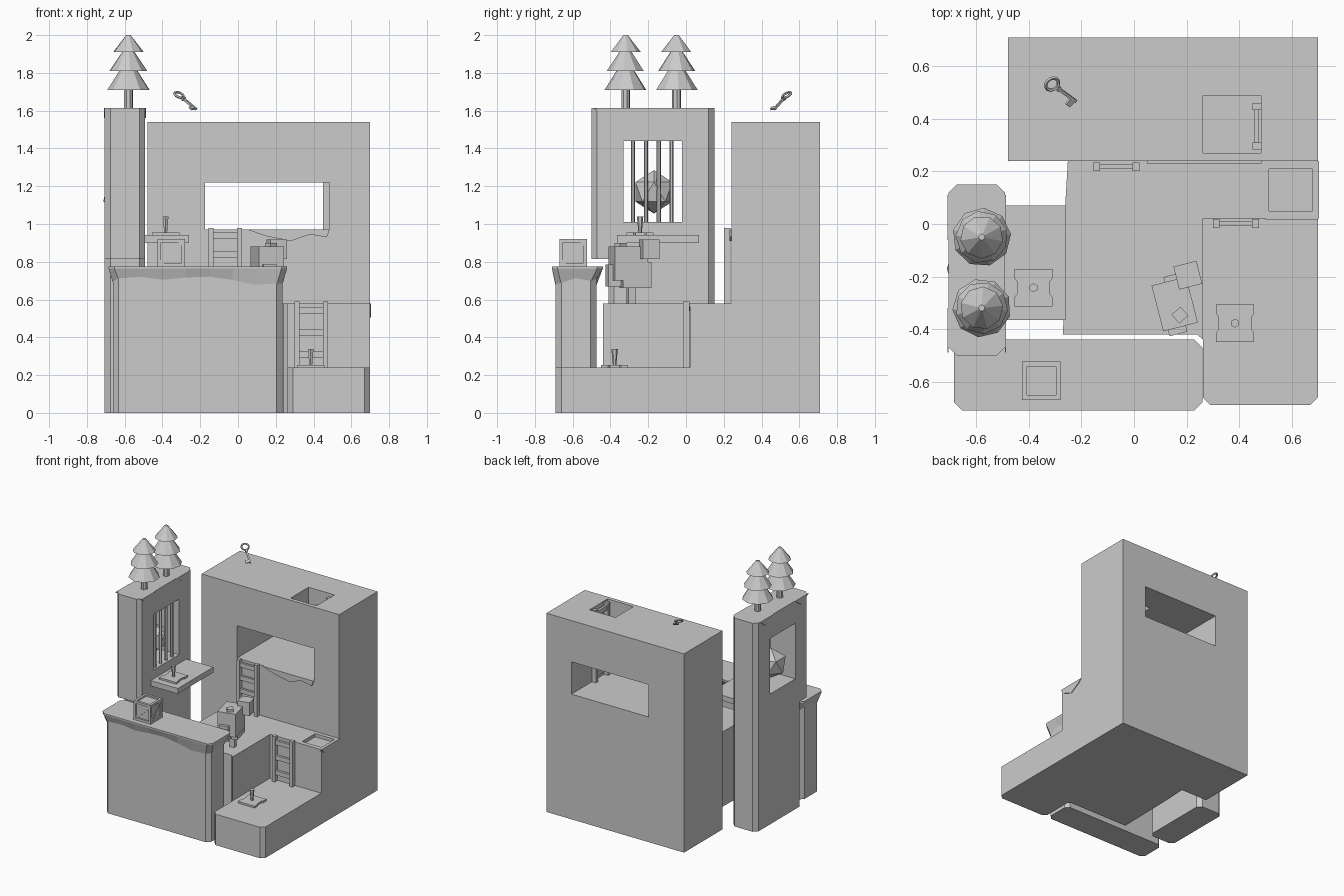
import bpy, bmesh, math, random
from mathutils import Vector, Matrix, Euler

if "Cube" in bpy.data.objects:
    bpy.data.objects.remove(bpy.data.objects["Cube"])

random.seed(4)
GREY = bpy.data.materials.new("plain_grey")
GREY.diffuse_color = (0.6, 0.6, 0.6, 1)
GREY.use_nodes = True
GREY.node_tree.nodes["Principled BSDF"].inputs["Base Color"].default_value = GREY.diffuse_color


def finish(name, bm):
    bmesh.ops.recalc_face_normals(bm, faces=bm.faces)
    me = bpy.data.meshes.new(name)
    bm.to_mesh(me)
    bm.free()
    me.materials.append(GREY)
    ob = bpy.data.objects.new(name, me)
    bpy.context.collection.objects.link(ob)
    return ob


def add_box(bm, x0, x1, y0, y1, z0, z1, rot=None):
    c = Vector(((x0 + x1) / 2, (y0 + y1) / 2, (z0 + z1) / 2))
    m = Matrix.Translation(c)
    if rot:
        m = m @ Euler(rot).to_matrix().to_4x4()
    m = m @ Matrix.Diagonal((x1 - x0, y1 - y0, z1 - z0, 1))
    bmesh.ops.create_cube(bm, size=1, matrix=m)


def box(name, *a, rot=None):
    bm = bmesh.new()
    add_box(bm, *a, rot=rot)
    return finish(name, bm)


def prism(name, base, step):
    """Polygon of 3D points pushed along a vector."""
    bm = bmesh.new()
    f = bm.faces.new([bm.verts.new(p) for p in base])
    r = bmesh.ops.extrude_face_region(bm, geom=[f])
    vs = [v for v in r["geom"] if isinstance(v, bmesh.types.BMVert)]
    bmesh.ops.translate(bm, verts=vs, vec=step)
    return finish(name, bm)


def block(name, pts, z0, z1):
    return prism(name, [(x, y, z0) for x, y in pts], (0, 0, z1 - z0))


def rect(x0, x1, y0, y1, c):
    return [(x0 + c, y0), (x1 - c, y0), (x1, y0 + c), (x1, y1 - c),
            (x1 - c, y1), (x0 + c, y1), (x0, y1 - c), (x0, y0 + c)]


def turf(name, outer, inner, top, lip, drop):
    """Overhanging turf with a ragged lower edge."""
    bm = bmesh.new()
    rows = [[], [], []]
    for i in range(len(outer)):
        a, b = Vector(outer[i]), Vector(outer[(i + 1) % len(outer)])
        c, d = Vector(inner[i]), Vector(inner[(i + 1) % len(inner)])
        n = max(1, round((b - a).length / 0.13))
        for k in range(n):
            o, q = a.lerp(b, k / n), c.lerp(d, k / n)
            rows[0].append(bm.verts.new((*o, top)))
            rows[1].append(bm.verts.new((*o, top - lip)))
            rows[2].append(bm.verts.new((*q, top - lip - drop * random.uniform(0.45, 1))))
    bm.faces.new(rows[0])
    n = len(rows[0])
    for u, v in zip(rows, rows[1:]):
        for i in range(n):
            j = (i + 1) % n
            bm.faces.new((u[i], u[j], v[j], v[i]))
    return finish(name, bm)


def cut(ob, *bounds):
    c = box("cutter", *bounds)
    m = ob.modifiers.new("cut", "BOOLEAN")
    m.operation, m.solver, m.object = "DIFFERENCE", "EXACT", c
    bpy.context.view_layer.objects.active = ob
    bpy.ops.object.modifier_apply(modifier=m.name)
    bpy.data.objects.remove(c)


def ladder(name, loc, height, turn=0):
    bm = bmesh.new()
    for s in (-1, 1):
        add_box(bm, s * 0.075 - 0.013, s * 0.075 + 0.013, -0.017, 0.017, 0, height)
    n = round(height / 0.1)
    for i in range(n):
        z = (i + 0.6) * height / n
        add_box(bm, -0.07, 0.07, -0.009, 0.009, z - 0.017, z + 0.017)
    ob = finish(name, bm)
    ob.location, ob.rotation_euler.z = loc, turn


def lever(name, x, y, z):
    # notched base plate and six-sided handle
    s, t = 0.072, 0.063
    pts = [(-s, -s), (s, -s), (s, -0.035), (t, -0.025), (t, 0.025), (s, 0.035),
           (s, s), (-s, s), (-s, 0.035), (-t, 0.025), (-t, -0.025), (-s, -0.035)]
    block(name + "_plate", [(x + a, y + b) for a, b in pts], z, z + 0.014)
    bm = bmesh.new()
    bmesh.ops.create_cone(bm, cap_ends=True, segments=6, radius1=0.009, radius2=0.017,
                          depth=0.085, matrix=Matrix.Translation((x, y, z + 0.055)))
    finish(name + "_handle", bm)


# Back block with a through passage and a roof hatch
back = box("back_block", -0.48, 0.70, 0.24, 0.71, 0, 1.54)
cut(back, -0.175, 0.485, 0.1, 0.9, 0.97, 1.22)
cut(back, 0.262, 0.484, 0.27, 0.49, 1.1, 1.7)

# Middle terrace with a shallow trapdoor recess
mid = block("middle_terrace", [(-0.27, -0.42), (0.24, -0.42), (0.262, -0.44), (0.262, 0.02),
                               (0.70, 0.02), (0.70, 0.24), (-0.252, 0.24), (-0.262, 0.07)], 0, 0.58)
cut(mid, 0.515, 0.68, 0.05, 0.21, 0.555, 0.7)

# Low terrace with cut front corners
block("low_terrace", [(0.29, -0.69), (0.67, -0.69), (0.70, -0.66), (0.70, 0.02),
                      (0.262, 0.02), (0.262, -0.66)], 0, 0.24)

# Front cliff and its turf
block("front_cliff", rect(-0.662, 0.235, -0.69, -0.475, 0.03), 0, 0.77)
turf("front_turf", rect(-0.685, 0.26, -0.71, -0.44, 0.03),
     rect(-0.664, 0.237, -0.692, -0.473, 0.03), 0.775, 0.01, 0.09)

# Left tower: narrow foot, wider top, barred window
block("tower_foot", rect(-0.706, -0.492, -0.41, 0.15, 0.03), 0, 0.815)
tower = block("tower", rect(-0.706, -0.492, -0.50, 0.15, 0.03), 0.815, 1.615)
cut(tower, -0.9, -0.3, -0.33, -0.02, 1.01, 1.44)
for side, x in (("inner", -0.492), ("outer", -0.706)):
    for k, y in enumerate((-0.40, 0.03)):
        prism(f"tower_turf_{side}_{k}", [(x, y - 0.09, 1.615), (x, y + 0.08, 1.615), (x, y, 1.56)],
              (0.005 if x > -0.6 else -0.004, 0, 0))
for k in range(4):
    bm = bmesh.new()
    bmesh.ops.create_cone(bm, cap_ends=True, segments=6, radius1=0.011, radius2=0.011, depth=0.43,
                          matrix=Matrix.Translation((-0.515, -0.28 + 0.068 * k, 1.225)))
    finish(f"window_bar_{k}", bm)
bm = bmesh.new()
bmesh.ops.create_icosphere(bm, subdivisions=1, radius=0.115,
                           matrix=Matrix.Translation((-0.61, -0.17, 1.17)))
finish("gem", bm)

# Hanging turf edges on the terraces
prism("passage_turf", [(0.05, 0.24, 0.97), (0.485, 0.24, 0.97), (0.47, 0.24, 0.93), (0.38, 0.24, 0.945),
                       (0.28, 0.24, 0.91), (0.15, 0.24, 0.935)], (0, -0.009, 0))
prism("terrace_side_turf", [(0.70, 0.02, 0.58), (0.70, 0.24, 0.58), (0.70, 0.21, 0.55),
                            (0.70, 0.13, 0.505), (0.70, 0.05, 0.54)], (0.005, 0, 0))
prism("terrace_front_turf", [(0.50, 0.02, 0.58), (0.70, 0.02, 0.58), (0.69, 0.02, 0.56),
                             (0.62, 0.02, 0.54), (0.55, 0.02, 0.56)], (0, -0.005, 0))

# Ladders
ladder("middle_ladder", (-0.067, 0.218, 0.58), 0.40)
ladder("low_ladder", (0.388, 0.002, 0.24), 0.35)
ladder("hatch_ladder", (0.468, 0.372, 0.97), 0.56, math.pi / 2)

# Shelf on the tower, and levers
box("shelf", -0.492, -0.26, -0.365, 0.07, 0.90, 0.942)
lever("shelf_lever", -0.383, -0.243, 0.942)
lever("low_lever", 0.385, -0.378, 0.24)

# Crate: recessed core, edge frame and diagonal braces
cx, cy, cz, h, w = -0.353, -0.597, 0.848, 0.073, 0.009
bm = bmesh.new()
add_box(bm, cx - 0.062, cx + 0.062, cy - 0.062, cy + 0.062, cz - 0.062, cz + 0.062)
e = h - w
for a in (-e, e):
    for b in (-e, e):
        add_box(bm, cx + a - w, cx + a + w, cy + b - w, cy + b + w, cz - h, cz + h)
        add_box(bm, cx + a - w, cx + a + w, cy - h, cy + h, cz + b - w, cz + b + w)
        add_box(bm, cx - h, cx + h, cy + a - w, cy + a + w, cz + b - w, cz + b + w)
q = math.pi / 4
for s in (-1, 1):
    add_box(bm, cx - 0.08, cx + 0.08, cy + s * 0.064 - 0.005, cy + s * 0.064 + 0.005,
            cz - 0.01, cz + 0.01, rot=(0, -q, 0))
    add_box(bm, cx + s * 0.064 - 0.005, cx + s * 0.064 + 0.005, cy - 0.08, cy + 0.08,
            cz - 0.01, cz + 0.01, rot=(q, 0, 0))
finish("crate", bm)

# Blocky tree
box("blocky_trunk", 0.14, 0.18, -0.31, -0.27, 0.58, 0.72, rot=(0, 0, 0.25))
box("blocky_crown", 0.087, 0.223, -0.395, -0.215, 0.70, 0.88, rot=(0, 0, 0.25))
box("blocky_crown_high", 0.16, 0.25, -0.24, -0.15, 0.815, 0.918, rot=(0, 0, 0.25))
box("blocky_crown_low", 0.13, 0.21, -0.345, -0.19, 0.66, 0.80, rot=(0, 0, 0.25))
box("blocky_crown_small", 0.152, 0.198, -0.37, -0.325, 0.83, 0.90, rot=(0, 0, 0.7))
box("blocky_crown_front", 0.125, 0.195, -0.42, -0.345, 0.67, 0.785, rot=(0, 0, 0.25))

# Pine trees with three faceted tiers
for t, y in enumerate((-0.05, -0.32)):
    bm = bmesh.new()
    for r1, r2, z0, z1, n in ((0.024, 0.024, 1.60, 1.74, 8), (0.112, 0.03, 1.71, 1.84, 9),
                              (0.10, 0.024, 1.81, 1.925, 9), (0.082, 0.012, 1.91, 2.0, 9)):
        m = Matrix.Translation((-0.58, y, (z0 + z1) / 2)) @ Matrix.Rotation(t * 0.3 + z0 * 2, 4, "Z")
        bmesh.ops.create_cone(bm, cap_ends=True, segments=n, radius1=r1, radius2=r2,
                              depth=z1 - z0, matrix=m)
    finish(f"pine_{t}", bm)

# Floating key: ring, shaft and bit, tilted downwards
d = Vector((0.09, -0.065, -0.075)).normalized()
bm = bmesh.new()
N, M = 12, 5
ring = [[bm.verts.new(((0.026 + 0.007 * math.cos(v * math.tau / M)) * math.cos(u * math.tau / N),
                       (0.026 + 0.007 * math.cos(v * math.tau / M)) * math.sin(u * math.tau / N),
                       0.007 * math.sin(v * math.tau / M))) for v in range(M)] for u in range(N)]
for u in range(N):
    for v in range(M):
        bm.faces.new((ring[u][v], ring[(u + 1) % N][v],
                      ring[(u + 1) % N][(v + 1) % M], ring[u][(v + 1) % M]))
add_box(bm, 0.025, 0.135, -0.006, 0.006, -0.006, 0.006)
add_box(bm, 0.030, 0.040, -0.010, 0.010, -0.010, 0.010)
add_box(bm, 0.108, 0.130, -0.032, 0, -0.005, 0.005)
key = finish("key", bm)
side = d.cross(Vector((0.35, -0.45, 0.8))).normalized() * -1
rot = Matrix((d, side, d.cross(side))).transposed().to_4x4()
key.matrix_world = Matrix.Translation((-0.312, 0.533, 1.683)) @ rot
